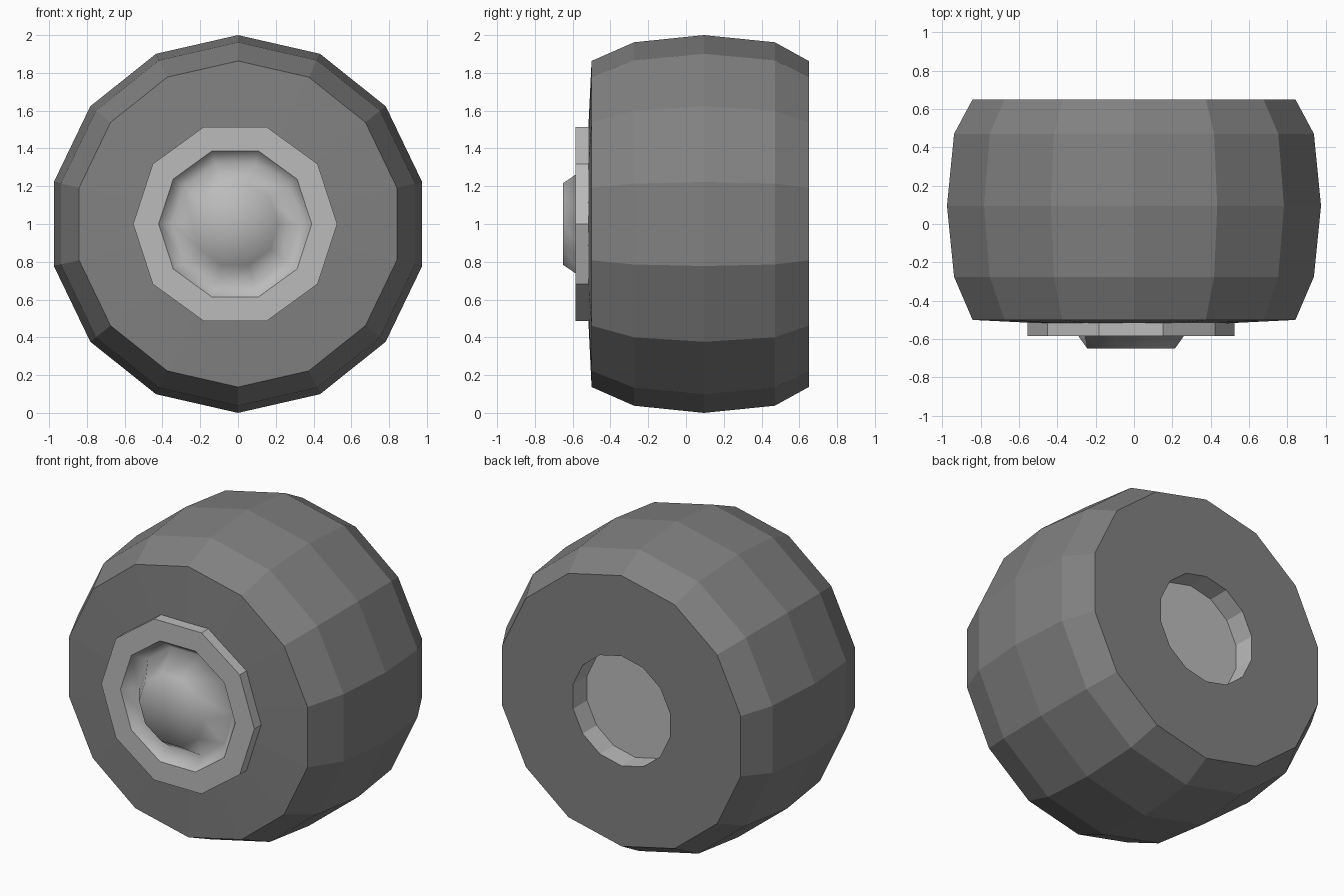
import bpy, bmesh
from math import sin, cos, pi

if "Cube" in bpy.data.objects:
    bpy.data.objects.remove(bpy.data.objects["Cube"])


def material(name, v):
    m = bpy.data.materials.new(name)
    m.diffuse_color = (v, v, v, 1)
    m.use_nodes = True
    m.node_tree.nodes["Principled BSDF"].inputs["Base Color"].default_value = m.diffuse_color
    return m


def lathe(name, profile, sides, mat, start=0.0, cx=0.0, smooth_bands=()):
    """Spin (radius, y) points round the y axis at z = 1."""
    bm = bmesh.new()
    rings = []
    for r, y in profile:
        if r == 0:
            rings.append([bm.verts.new((cx, y, 1))] * sides)
        else:
            rings.append([bm.verts.new((cx + r * sin(start + 2 * pi * k / sides), y,
                                        1 + r * cos(start + 2 * pi * k / sides)))
                          for k in range(sides)])
    for i in range(len(rings) - 1):
        a, b = rings[i], rings[i + 1]
        for k in range(sides):
            n = (k + 1) % sides
            corners = list(dict.fromkeys((a[k], a[n], b[n], b[k])))
            bm.faces.new(corners).smooth = i in smooth_bands
    # keep a crisp edge where smooth bands meet flat ones
    for e in bm.edges:
        if len({f.smooth for f in e.link_faces}) > 1:
            e.smooth = False
    mesh = bpy.data.meshes.new(name)
    bm.to_mesh(mesh)
    bm.free()
    mesh.materials.append(mat)
    ob = bpy.data.objects.new(name, mesh)
    bpy.context.collection.objects.link(ob)
    return ob


rubber = material("rubber", 0.22)
metal = material("metal", 0.5)

# Barrel-shaped tyre, 14 sides
lathe("tyre", [(0.45, -0.52), (0.863, -0.5), (0.962, -0.275), (1.0, 0.095),
               (0.962, 0.47), (0.863, 0.65), (0.35, 0.65)], 14, rubber)

# Recessed socket in the back face
lathe("rear_socket", [(0.35, 0.65), (0.35, 0.51), (0, 0.51)], 14, metal)

# Hub cap: smooth boss and groove inside a flat ten-sided ring
lathe("hub_cap", [(0, -0.65), (0.228, -0.65), (0.335, -0.5), (0.405, -0.585),
                  (0.54, -0.585), (0.54, -0.5)], 10, metal,
      start=pi / 2, cx=-0.015, smooth_bands=(0, 1, 2))
